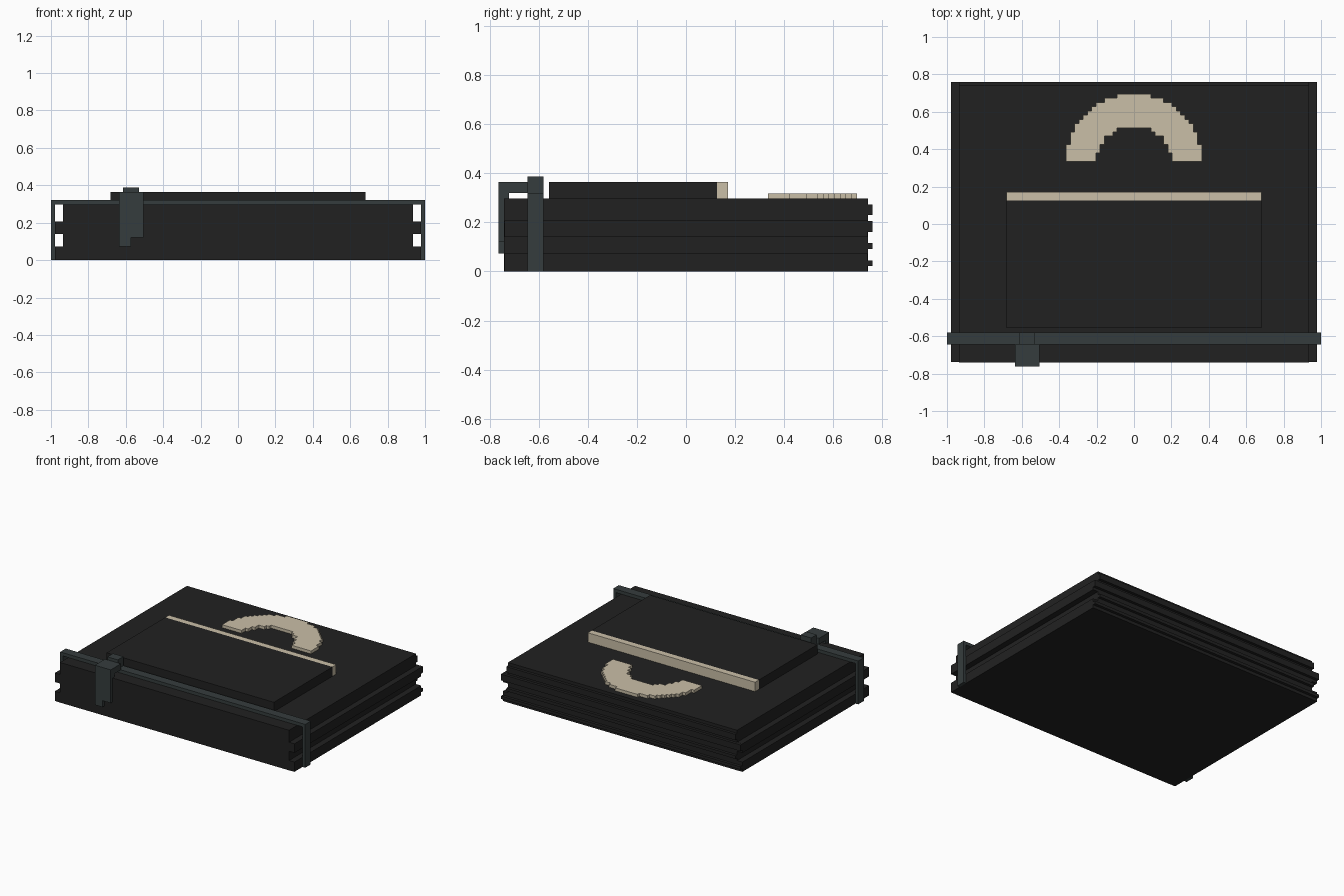
import bpy
import bmesh
from math import sqrt

cube = bpy.data.objects.get("Cube")
if cube:
    bpy.data.objects.remove(cube, do_unlink=True)


def material(name, colour):
    m = bpy.data.materials.new(name)
    m.use_nodes = True
    m.diffuse_color = (*colour, 1)
    m.node_tree.nodes["Principled BSDF"].inputs["Base Color"].default_value = (*colour, 1)
    return m


black = material("black", (0.0155, 0.0155, 0.0155))
slate = material("slate", (0.036, 0.046, 0.047))
cream = material("cream", (0.59, 0.52, 0.39))


def prism(name, outline, mat, depth, place):
    """Extrude a 2D outline by a vector; place maps outline points to 3D."""
    bm = bmesh.new()
    face = bm.faces.new([bm.verts.new(place(a, b)) for a, b in outline])
    new = bmesh.ops.extrude_face_region(bm, geom=[face])["geom"]
    bmesh.ops.translate(bm, vec=depth,
                        verts=[v for v in new if isinstance(v, bmesh.types.BMVert)])
    bmesh.ops.recalc_face_normals(bm, faces=bm.faces)
    mesh = bpy.data.meshes.new(name)
    bm.to_mesh(mesh)
    bm.free()
    mesh.materials.append(mat)
    obj = bpy.data.objects.new(name, mesh)
    bpy.context.collection.objects.link(obj)
    return obj


def box(name, mat, x, y, z):
    corners = [(x[0], y[0]), (x[1], y[0]), (x[1], y[1]), (x[0], y[1])]
    return prism(name, corners, mat, (0, 0, z[1] - z[0]), lambda a, b: (a, b, z[0]))


# Main block with ribs along the sides and back
TOP = 0.296
box("case_body", black, (-0.935, 0.935), (-0.74, 0.74), (0, TOP))
for side, s in (("left", 1), ("right", -1)):
    for level, z in (("lower", (0, 0.072)), ("upper", (0.14, 0.207))):
        box(f"{side}_{level}_rib", black, sorted((s * 0.93, s * 0.978)), (-0.739, 0.739), z)
for i, z in enumerate([(0.023, 0.045), (0.092, 0.115), (0.16, 0.206), (0.23, 0.273)]):
    width = 0.978 if i in (0, 2) else 0.935
    box(f"back_rib_{i + 1}", black, (-width, width), (0.735, 0.76), z)

# Raised panel with its pale edge strip
box("top_panel", black, (-0.683, 0.683), (-0.557, 0.126), (TOP - 0.01, 0.365))
box("pale_edge_strip", cream, (-0.683, 0.683), (0.126, 0.17), (TOP - 0.01, 0.365))

# Strap across the top and down both sides
box("strap_top", slate, (-1, 1), (-0.645, -0.58), (TOP, 0.32))
for side, s in (("left", 1), ("right", -1)):
    box(f"{side}_strap_drop", slate, sorted((s * 0.978, s)), (-0.645, -0.58), (0, 0.32))

# Clasp with a stepped flap hanging over the front
box("clasp_block", slate, (-0.615, -0.53), (-0.645, -0.58), (0.315, 0.387))
box("clasp_arm", slate, (-0.635, -0.505), (-0.725, -0.645), (0.32, 0.365))
flap = [(-0.635, 0.072), (-0.572, 0.072), (-0.572, 0.12),
        (-0.505, 0.12), (-0.505, 0.365), (-0.635, 0.365)]
prism("clasp_flap", flap, slate, (0, 0.042, 0), lambda a, b: (a, -0.763, b))

# Arched emblem with a stepped outline, built from a grid rule
CELL = 0.0227


def steps(count, radius, rounding):
    half = []
    for i in range(count):
        h = int(sqrt(radius ** 2 - (i + 0.5) ** 2) + rounding)
        half += [(i, h), (i + 1, h)]
    half = half[1:]
    # drop points in the middle of straight runs
    return [p for k, p in enumerate(half)
            if not (0 < k < len(half) - 1 and half[k - 1][1] == p[1] == half[k + 1][1])]


outer = steps(16, 16, 0.5) + [(16, 0)]
inner = steps(9, 8.9, 0) + [(9, 0)]
mirror = lambda pts: [(-a, b) for a, b in pts]
arch = mirror(outer)[::-1] + outer + inner[::-1] + mirror(inner)
prism("arch_emblem", arch, cream, (0, 0, 0.03),
      lambda a, b: (a * CELL, 0.333 + b * CELL, TOP - 0.008))
